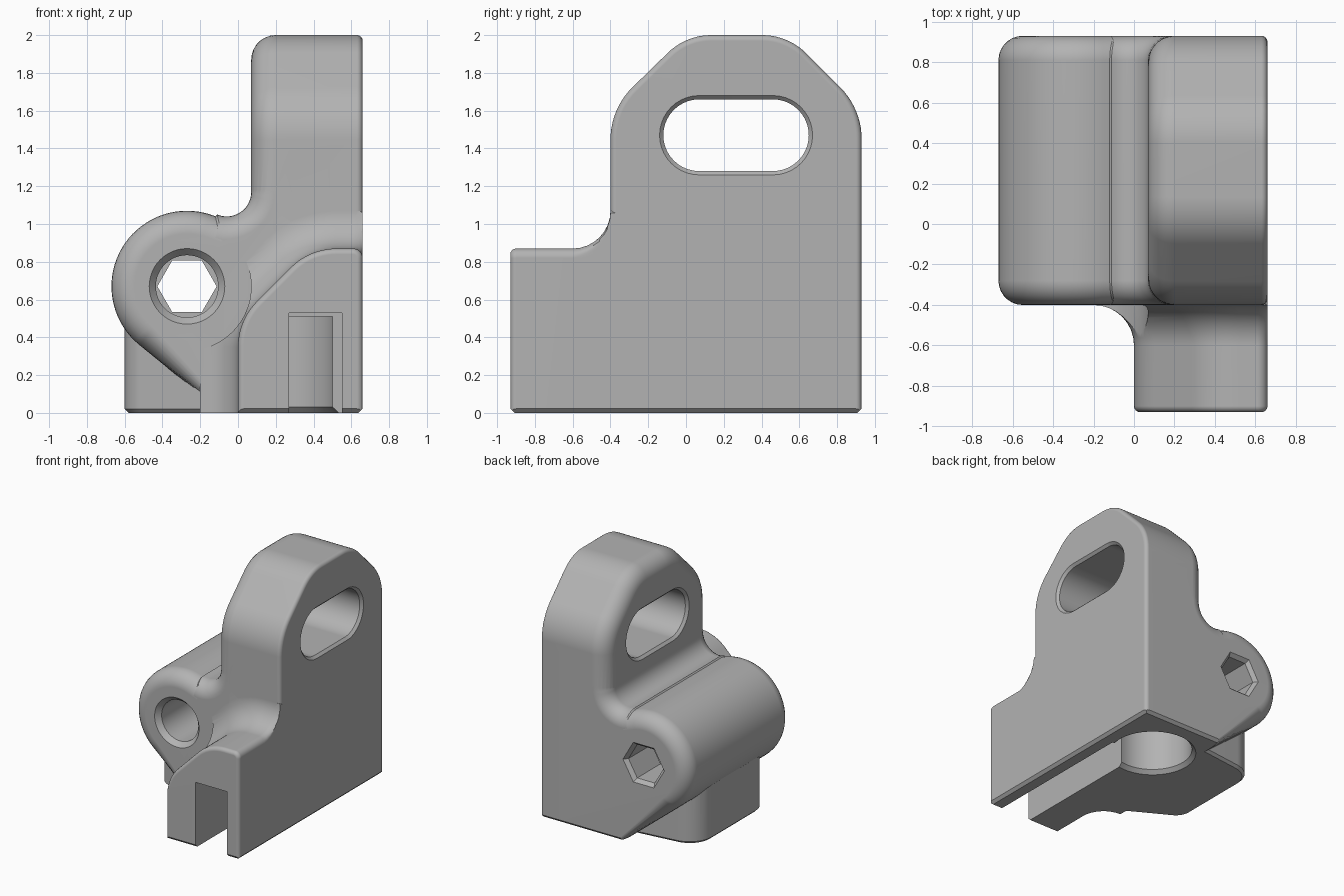
import bpy, bmesh
from math import sin, cos, pi, radians
from mathutils import Vector

cube = bpy.data.objects.get("Cube")
if cube:
    bpy.data.objects.remove(cube)

grey = bpy.data.materials.new("plain_grey")
grey.use_nodes = True
grey.diffuse_color = (0.45, 0.45, 0.45, 1)
grey.node_tree.nodes["Principled BSDF"].inputs["Base Color"].default_value = (0.45, 0.45, 0.45, 1)


def arc(cx, cy, r, start, end, n):
    """Points along an arc, angles in degrees."""
    angles = [radians(start + (end - start) * i / n) for i in range(n + 1)]
    return [(cx + r * cos(a), cy + r * sin(a)) for a in angles]


def ring(cx, cy, r, n=48):
    return arc(cx, cy, r, 0, 360, n)[:-1]


def rounded(corners, n=10):
    """Polygon whose corners (x, y, radius) are replaced by tangent arcs."""
    points = []
    for i, (x, y, r) in enumerate(corners):
        p = Vector((x, y))
        if r == 0:
            points.append((x, y))
            continue
        u = (Vector(corners[i - 1][:2]) - p).normalized()
        v = (Vector(corners[(i + 1) % len(corners)][:2]) - p).normalized()
        half = u.angle(v) / 2
        centre = p + (u + v).normalized() * (r / sin(half))
        a = p + u * (r * cos(half) / sin(half)) - centre
        b = p + v * (r * cos(half) / sin(half)) - centre
        sweep = a.angle(b)
        for k in range(n + 1):
            t = k / n
            q = centre + (a * sin((1 - t) * sweep) + b * sin(t * sweep)) / sin(sweep)
            points.append((q.x, q.y))
    return points


def offset(points, d):
    """Move an outline outwards by d along its mitred normals."""
    pts = [Vector(p) for p in points]
    area = sum(pts[i - 1].cross(pts[i]) for i in range(len(pts)))
    side = 1 if area > 0 else -1
    result = []
    for i, p in enumerate(pts):
        e = (p - pts[i - 1]).normalized()
        f = (pts[(i + 1) % len(pts)] - p).normalized()
        n, m = Vector((e.y, -e.x)), Vector((f.y, -f.x))
        result.append(p + (n + m) * (side * d / (1 + n.dot(m))))
    return result


def rim(s, r, inward, steps=7):
    """Loft stations for a rounded edge that starts at s."""
    turns = [pi / 2 * k / steps for k in range(steps + 1)]
    return [(s + inward * r * (1 - cos(t)), -r * (1 - sin(t))) for t in turns]


def loft(name, outline, stations, axis, limit=9.0):
    """Skin an outline through (position, offset) stations along an axis."""
    place = {"x": lambda a, b, s: (s, a, b),
             "y": lambda a, b, s: (min(a, limit), s, b),
             "z": lambda a, b, s: (a, b, s)}[axis]
    bm = bmesh.new()
    rows = []
    for s, d in stations:
        row = []
        for old, new in zip(outline, offset(outline, d)):
            b = 0 if axis != "z" and old[1] == 0 else new.y
            row.append(bm.verts.new(place(new.x, b, s)))
        rows.append(row)
    count = len(outline)
    for low, high in zip(rows, rows[1:]):
        for i in range(count):
            j = (i + 1) % count
            bm.faces.new((low[i], low[j], high[j], high[i]))
    bm.faces.new(rows[0])
    bm.faces.new(rows[-1])
    bmesh.ops.recalc_face_normals(bm, faces=bm.faces)
    mesh = bpy.data.meshes.new(name)
    bm.to_mesh(mesh)
    bm.free()
    mesh.materials.append(grey)
    obj = bpy.data.objects.new(name, mesh)
    bpy.context.collection.objects.link(obj)
    return obj


# Upright plate with chamfered, rounded top
plate = rounded([(-0.4, 0, 0), (0.93, 0, 0), (0.93, 1.61, 0.39), (0.54, 2, 0.33),
                 (0, 2, 0.33), (-0.4, 1.61, 0.39)])
body = loft("bracket_body", plate, rim(0.07, 0.13, 1) + rim(0.66, 0.03, -1, 4)[::-1], "x")

# Barrel blended into the plate, with a sloping web underneath
barrel = arc(-0.06, 1.17, 0.13, 358, 247, 12) + arc(-0.27, 0.67, 0.4, 68, 231, 36)
barrel += [(-0.08, 0), (0.6, 0), (0.6, 1.5), (0.2, 1.5), (0.085, 1.22)]
parts = [loft("barrel", barrel, rim(-0.4, 0.12, 1) + rim(0.93, 0.12, -1)[::-1], "y")]

# Front foot flaring into the plate
foot = rounded([(0, 0, 0), (0.66, 0, 0), (0.66, 0.87, 0.05), (0.38, 0.87, 0.34), (0, 0.49, 0.34)])
flare = [(-0.6 + 0.2 * sin(t), 0.2 * (1 - cos(t)))
         for t in [pi / 2 * k / 8 for k in range(9)]]
parts.append(loft("front_foot", foot, rim(-0.93, 0.03, 1, 4) + flare + [(-0.3, 0.2)], "y", 0.66))

# Column below the barrel
column = rounded([(-0.6, -0.13, 0.15), (-0.1, -0.41, 0.1), (0.5, -0.35, 0), (0.5, 0.8, 0),
                  (-0.1, 0.76, 0.05), (-0.6, 0.7, 0.2)])
parts.append(loft("column", column, [(0, -0.02), (0.02, 0), (0.46, 0)], "z"))

# Cutters: plate slot, screw clearance, bore, hexagonal seat, round pocket, foot slot
slot = arc(0.46, 1.47, 0.19, -90, 90, 20) + arc(0.07, 1.47, 0.19, 90, 270, 20)
hexagon = ring(-0.27, 0.67, 0.157, 6)
channel = [(0.27, -0.5), (0.55, -0.5), (0.55, 0.53), (0.27, 0.53)]
cutters = [
    loft("slot_cut", slot, [(0, 0.02), (0.07, 0.02), (0.09, 0), (0.64, 0), (0.66, 0.02), (0.8, 0.02)], "x"),
    loft("clearance_cut", ring(-0.27, 0.67, 0.34, 64), [(-1.2, 0), (-0.401, 0)], "y"),
    loft("bore_cut", ring(-0.27, 0.67, 0.165), [(-0.6, 0.035), (-0.4, 0.035), (-0.36, 0), (0.6, 0)], "y"),
    loft("hex_cut", hexagon, [(0.5, 0), (0.9, 0), (0.93, 0.025), (1.1, 0.025)], "y"),
    loft("pocket_cut", ring(0.21, 0.47, 0.3, 64), [(-0.2, 0.03), (0, 0.03), (0.03, 0), (0.51, 0)], "z"),
    loft("channel_cut", channel, [(-1.2, 0), (0.4, 0)], "y"),
]
# Bottom edge chamfers
for y in (-0.93, 0.93):
    cutters.append(loft("end_chamfer", ring(y, 0.0001, 0.022, 4), [(-1, 0), (1, 0)], "x"))
cutters.append(loft("side_chamfer", ring(0.66, 0.0001, 0.022, 4), [(-1.2, 0), (1.2, 0)], "y"))

# Combine everything into one solid
bpy.context.view_layer.objects.active = body
for group, operation in ((parts, "UNION"), (cutters, "DIFFERENCE")):
    for tool in group:
        mod = body.modifiers.new(tool.name, "BOOLEAN")
        mod.operation, mod.solver, mod.object = operation, "EXACT", tool
        bpy.ops.object.modifier_apply(modifier=mod.name)
        bpy.data.objects.remove(tool)

# Smooth shading with crisp edges
bpy.ops.object.select_all(action="DESELECT")
body.select_set(True)
bpy.ops.object.shade_smooth_by_angle(angle=radians(30))
normals = body.modifiers.new("even_normals", "WEIGHTED_NORMAL")
normals.keep_sharp = True
